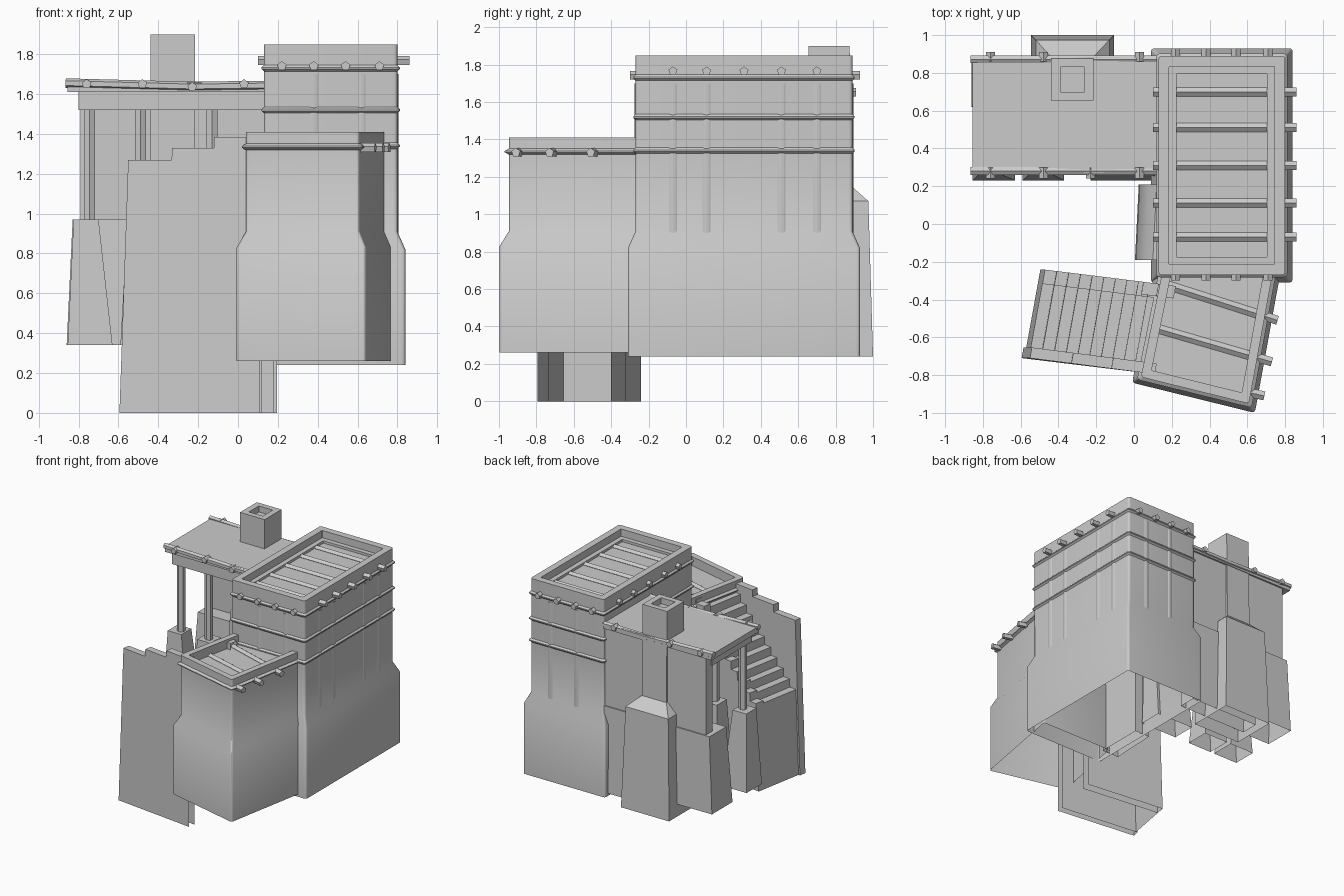
import bpy, bmesh, math
from mathutils import Vector

if "Cube" in bpy.data.objects:
    bpy.data.objects.remove(bpy.data.objects["Cube"])


def finish(name, bm, smooth=False):
    me = bpy.data.meshes.new(name)
    bm.to_mesh(me)
    bm.free()
    if smooth:
        me.shade_smooth()
        me.set_sharp_from_angle(angle=math.radians(35))
    ob = bpy.data.objects.new(name, me)
    bpy.context.collection.objects.link(ob)
    return ob


def loft(name, rings, smooth=False):
    """Skin counter-clockwise rings bottom to top; open below, capped at the end."""
    bm = bmesh.new()
    loops = [[bm.verts.new((p[0], p[1], z)) for p in pts] for pts, z in rings]
    n = len(loops[0])
    for a, b in zip(loops, loops[1:]):
        for i in range(n):
            j = (i + 1) % n
            bm.faces.new((a[i], a[j], b[j], b[i]))
    bm.faces.new(loops[-1])
    return finish(name, bm, smooth)


def rect(x0, x1, y0, y1):
    return [(x0, y0), (x1, y0), (x1, y1), (x0, y1)]


def rounded_inset(corners, d, r, seg=4):
    """Polygon moved inwards by d, its corners rounded by about r."""
    pts = [Vector(c) for c in corners]
    n = len(pts)
    ins = []
    for i in range(n):
        e1 = (pts[i] - pts[i - 1]).normalized()
        e2 = (pts[(i + 1) % n] - pts[i]).normalized()
        n1, n2 = Vector((-e1.y, e1.x)), Vector((-e2.y, e2.x))
        ins.append(pts[i] + (n1 + n2) * (d / (1 + n1.dot(n2))))
    out = []
    for i in range(n):
        p = ins[i]
        a = p + (ins[i - 1] - p).normalized() * r
        b = p + (ins[(i + 1) % n] - p).normalized() * r
        for k in range(seg + 1):
            t = k / seg
            out.append(a * (1 - t) ** 2 + p * (2 * t * (1 - t)) + b * t * t)
    return out


def adobe_block(name, corners, profile):
    loft(name, [(rounded_inset(corners, d, r), z) for d, r, z in profile], True)


def log(name, p1, p2, r=0.025, n=5):
    p1, p2 = Vector(p1), Vector(p2)
    bm = bmesh.new()
    bmesh.ops.create_cone(bm, cap_ends=True, segments=n, radius1=r, radius2=r,
                          depth=(p2 - p1).length)
    ob = finish(name, bm)
    ob.rotation_mode = 'QUATERNION'
    ob.rotation_quaternion = (p2 - p1).to_track_quat('Z', 'Y')
    ob.location = (p1 + p2) / 2


def band(z, inner=0.04, outer=0.028):
    return [(inner, .02, z - .016), (outer, .02, z - .004),
            (outer, .02, z + .004), (inner, .02, z + .016)]


# main tower: flared base, three raised bands, sunken roof
adobe_block("tower", rect(0.09, 0.84, -0.31, 0.93),
            [(0, .02, .24), (0, .02, .82), (.04, .02, .91)]
            + band(1.34) + band(1.52) + band(1.73)
            + [(.04, .02, 1.85), (.096, .005, 1.85), (.096, .005, 1.79),
               (.135, .005, 1.79), (.135, .005, 1.77)])
ys = (-0.07, 0.11, 0.31, 0.51, 0.70)
for y in ys:
    log("tower_roof_log", (0.10, y, 1.765), (0.86, y, 1.765))
for x in (0.22, 0.38, 0.54, 0.71):
    log("tower_front_peg", (x, -0.30, 1.74), (x, -0.22, 1.74))
    log("tower_back_peg", (x, 0.85, 1.74), (x, 0.93, 1.74))

# faint drip ribs below the roof logs, mostly sunk into the walls
for y in (-0.07, 0.11, 0.51, 0.70):
    log("drip_rib_right", (0.755, y, 0.89), (0.755, y, 1.70), 0.05, 24)
for x in (0.38, 0.62):
    log("drip_rib_front", (x, -0.225, 0.89), (x, -0.225, 1.70), 0.05, 24)
    log("drip_rib_back", (x, 0.845, 0.89), (x, 0.845, 1.70), 0.05, 24)

# curved bulge on the tower's courtyard side
loft("courtyard_buttress", [([(x, -0.19), (0.16, -0.19), (0.16, 0.21), (x + .02, 0.21)], z)
                            for x, z in ((.005, .26), (.01, .95), (.03, 1.05),
                                         (.06, 1.12), (.1, 1.16))], True)

# lower front room, turned slightly
adobe_block("front_room", [(-0.01, -0.84), (0.64, -1.0), (0.795, -0.15), (0.13, -0.15)],
            [(0, .02, .26), (0, .02, .83), (.04, .02, .91)]
            + band(1.335, .04, .022)
            + [(.04, .02, 1.41), (.088, .005, 1.41), (.088, .005, 1.335)])
log("room_roof_log", (0.15, -0.315, 1.33), (0.76, -0.51, 1.33))
log("room_roof_log", (0.11, -0.55, 1.33), (0.73, -0.73, 1.33))
log("room_peg", (0.60, -0.89, 1.33), (0.69, -0.91, 1.33))


# staircase: outlines in (s, z), swept across a skewed plan from t0 to t1
def stair_point(s, t, z):
    taper = 0.045 * (1 - z / 1.3) * (1 - s)
    return (-0.55 + .66 * s + .085 * t - taper, -0.71 - .085 * s + .47 * t, z)


def stair_sweep(name, outline, t0, t1):
    bm = bmesh.new()
    a = [bm.verts.new(stair_point(s, t0, z)) for s, z in outline]
    b = [bm.verts.new(stair_point(s, t1, z)) for s, z in outline]
    bm.faces.new(a)
    bm.faces.new(b)
    for i in range(len(a)):
        j = (i + 1) % len(a)
        bm.faces.new((a[i], a[j], b[j], b[i]))
    bmesh.ops.recalc_face_normals(bm, faces=bm.faces)
    # the underside and the end against the room stay open
    hidden = [f for f in bm.faces if len(f.verts) == 4 and
              (f.calc_center_median().z < .001 or f.normal.x > .9)]
    bmesh.ops.delete(bm, geom=hidden, context='FACES_ONLY')
    finish(name, bm)


def stair_outline(lift):
    pts = [(0.02, 0)]
    for i in range(10):
        z = 0.70 + 0.068 * i + lift
        pts += [(0.02 + i * .09, z), (0.02 + (i + 1) * .09, z)]
    return pts + [(1, pts[-1][1]), (1, 0)]


stair_sweep("stair_steps", stair_outline(0), 0.12, 0.84)
stair_sweep("stair_back_curb", stair_outline(0.02), 0.84, 1.0)
stair_sweep("stair_front_wall", [(0, 0), (0, 1.27), (.33, 1.27), (.33, 1.33), (.65, 1.33),
                                 (.65, 1.385), (1, 1.385), (1, 0)], 0, 0.12)
stair_sweep("stair_back_wall", [(.78, 1.1), (.78, 1.36), (.9, 1.36), (.9, 1.39),
                                (1.04, 1.39), (1.04, 1.1)], 0.86, 1.0)


def box(name, x0, x1, y0, y1, z0, z1):
    bm = bmesh.new()
    bmesh.ops.create_cube(bm, size=1)
    for v in bm.verts:
        v.co = (x1 if v.co.x > 0 else x0, y1 if v.co.y > 0 else y0, z1 if v.co.z > 0 else z0)
    return finish(name, bm)


# porch roof with its edge logs and pegs
box("porch_roof", -0.855, 0.14, 0.27, 0.885, 1.61, 1.658)
for y in (0.28, 0.872):
    for a, b in (((-.865, 1.655), (-.23, 1.638)), ((-.23, 1.638), (.14, 1.643))):
        log("porch_edge_log", (a[0], y, a[1]), (b[0], y, b[1]), 0.024, 6)
for x, z in ((-0.76, 1.65), (-0.48, 1.65), (-0.23, 1.635), (0.03, 1.65)):
    log("porch_front_peg", (x, 0.24, z), (x, 0.30, z))
    if x != -0.23:
        log("porch_back_peg", (x, 0.86, z), (x, 0.91, z))
box("porch_front_beam", -0.80, 0.14, 0.28, 0.36, 1.52, 1.612)
box("porch_side_beam", -0.80, -0.72, 0.36, 0.80, 1.52, 1.612)

# porch posts on tapered pedestals
for post, top, foot in ((-.745, (-.825, -.70), (-.855, -.63)),
                        (-.49, (-.555, -.43), (-.59, -.37)),
                        (-.13, (-.20, .11), (-.23, .11))):
    log("porch_post", (post, 0.32, 0.95), (post, 0.32, 1.53), 0.032, 6)
    loft("post_pedestal", [(rect(*foot, 0.23, 0.43), .34), (rect(*top, 0.26, 0.39), .97)])

# porch back wall and its footing
box("porch_back_wall", -0.79, 0.14, 0.78, 0.87, 0.90, 1.612)
loft("back_corner_footing", [(rect(-.86, -.50, .62, .89), .34), (rect(-.83, -.50, .66, .88), .97)])
loft("back_wall_footing", [(rect(-.5, .14, .74, .89), .26), (rect(-.5, .14, .77, .88), .97)])

# chimney: broad tapered foot, shoulder, square shaft with flue
loft("chimney", [(rect(-.545, -.105, .62, 1.0), .24), (rect(-.52, -.13, .64, .975), 1.07),
                 (rect(-.44, -.215, .655, .885), 1.15), (rect(-.44, -.215, .655, .875), 1.9),
                 (rect(-.39, -.262, .70, .83), 1.9), (rect(-.39, -.262, .70, .83), 1.85)])
